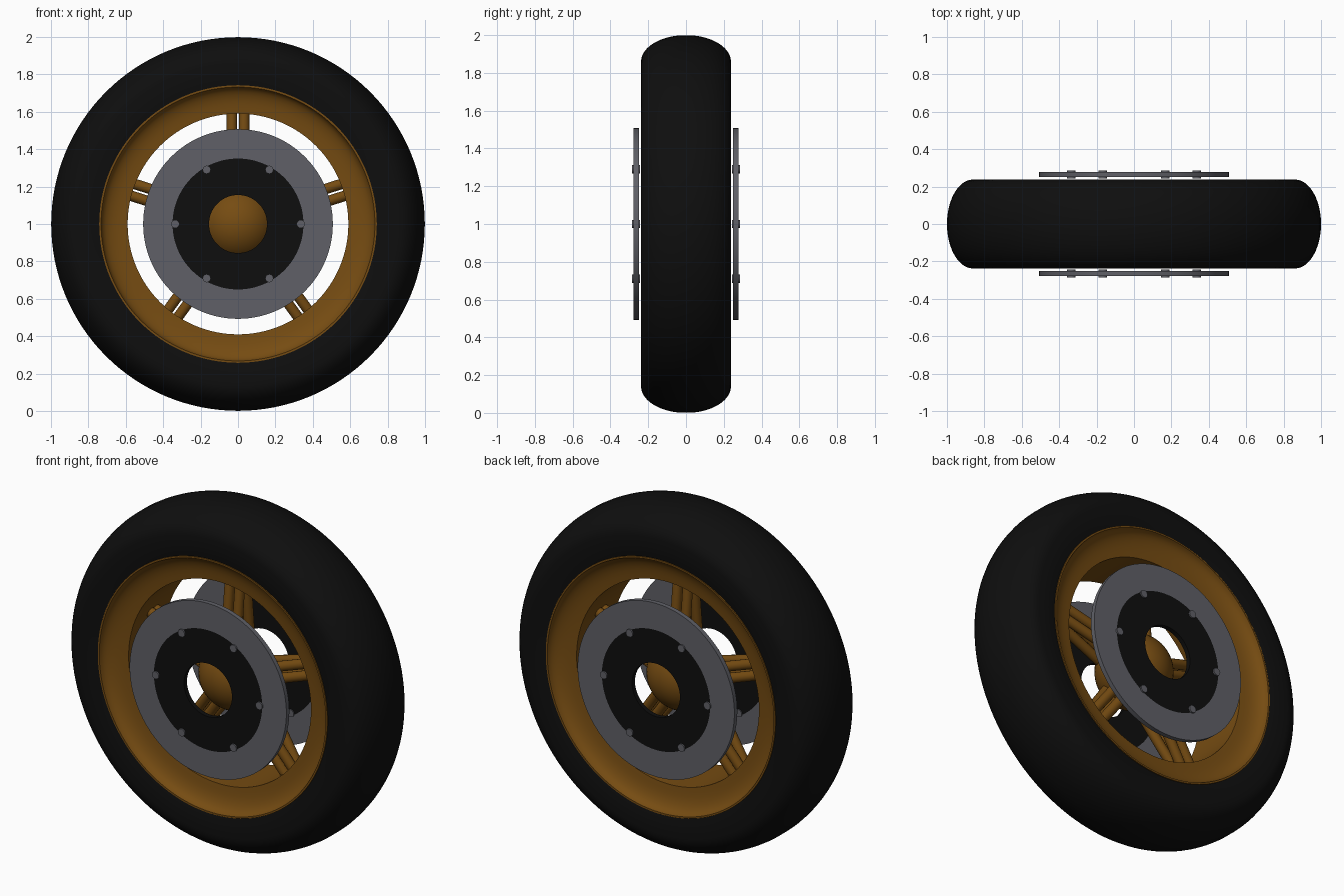
import bpy
import bmesh
import math
from mathutils import Vector, Matrix

old = bpy.data.objects.get("Cube")
if old:
    bpy.data.objects.remove(old, do_unlink=True)

AXLE = Vector((0, 0, 1))


def make_material(name, rgb):
    mat = bpy.data.materials.new(name)
    mat.use_nodes = True
    color = (*rgb, 1)
    mat.diffuse_color = color
    mat.node_tree.nodes["Principled BSDF"].inputs["Base Color"].default_value = color
    return mat


rubber = make_material("black_rubber", (0.0045, 0.0045, 0.0045))
gold = make_material("bronze_gold", (0.18, 0.072, 0.006))
steel = make_material("grey_steel", (0.115, 0.117, 0.135))


def finish(name, bm, mat, angle=35):
    bmesh.ops.recalc_face_normals(bm, faces=bm.faces)
    mesh = bpy.data.meshes.new(name)
    bm.to_mesh(mesh)
    bm.free()
    mesh.materials.append(mat)
    obj = bpy.data.objects.new(name, mesh)
    obj.location = AXLE
    bpy.context.collection.objects.link(obj)
    bpy.ops.object.select_all(action="DESELECT")
    obj.select_set(True)
    bpy.context.view_layer.objects.active = obj
    bpy.ops.object.shade_smooth_by_angle(angle=math.radians(angle))
    return obj


def lathe(name, profile, mat, steps=128, angle=35):
    """Spin a closed (radius, y) outline around the axle."""
    bm = bmesh.new()
    rings = []
    for i in range(steps):
        a = 2 * math.pi * i / steps
        rings.append([bm.verts.new((r * math.cos(a), y, r * math.sin(a))) for r, y in profile])
    n = len(profile)
    for i in range(steps):
        here, after = rings[i], rings[(i + 1) % steps]
        for j in range(n):
            k = (j + 1) % n
            bm.faces.new((here[j], here[k], after[k], after[j]))
    return finish(name, bm, mat, angle)


def mirrored(half):
    """Complete an outline by reflecting it across the wheel's mid plane."""
    return half + [(r, -y) for r, y in reversed(half)]


def add_rod(bm, start, end, radius, sides):
    axis = end - start
    turn = axis.to_track_quat("Z", "Y").to_matrix().to_4x4()
    bmesh.ops.create_cone(bm, cap_ends=True, segments=sides, radius1=radius, radius2=radius,
                          depth=axis.length,
                          matrix=Matrix.Translation((start + end) / 2) @ turn)


# Tyre: near-flat sidewalls and an elliptical tread
tread = [(0.86 + 0.14 * math.sin(t), 0.238 * math.cos(t))
         for t in (math.pi / 2 * i / 12 for i in range(12))]
half_tyre = [(0.68, 0.15), (0.735, 0.228), (0.77, 0.235), (0.81, 0.238)] + tread
lathe("tyre", mirrored(half_tyre) + [], rubber)

# Rim: thin lip, concave dish and a straight inner barrel
dish = [(0.59 + 0.14 * (1 - math.cos(t)) ** 0.001 * math.sin(t), 0.17 + 0.065 * (1 - math.cos(t)))
        for t in (math.pi / 2 * (i + 0.01) / 8 for i in range(9))]
half_rim = [(0.59, 0.168)] + dish[1:8] + [(0.732, 0.236), (0.742, 0.236), (0.742, 0.2)]
lathe("rim", mirrored(half_rim), gold)

# Hub ball
bm = bmesh.new()
bmesh.ops.create_uvsphere(bm, u_segments=48, v_segments=24, radius=0.21)
finish("hub", bm, gold)

# Spokes: five bundles of paired rods, spreading towards the hub
bm = bmesh.new()
for i in range(5):
    a = math.pi / 2 + i * 2 * math.pi / 5
    out = Vector((math.cos(a), 0, math.sin(a)))
    across = Vector((-math.sin(a), 0, math.cos(a)))
    for side in (-1, 1):
        for face in (-1, 1):
            offset = across * side * 0.033
            add_rod(bm, out * 0.12 + offset + Vector((0, face * 0.07, 0)),
                    out * 0.62 + offset + Vector((0, face * 0.02, 0)), 0.028, 16)
finish("spokes", bm, gold)

# Brake discs with their carriers and bolts, one set on each face
for label, face in (("front", -1), ("back", 1)):
    inner, outer = face * 0.25, face * 0.277
    lathe(label + "_brake_disc",
          [(0.35, inner), (0.507, inner), (0.507, outer), (0.35, outer)], steel)
    lathe(label + "_disc_carrier",
          [(0.155, inner), (0.35, inner), (0.35, outer), (0.155, outer)], rubber)
    bm = bmesh.new()
    for i in range(6):
        a = i * math.pi / 3
        spot = Vector((0.335 * math.cos(a), 0, 0.335 * math.sin(a)))
        add_rod(bm, spot + Vector((0, face * 0.243, 0)),
                spot + Vector((0, face * 0.286, 0)), 0.022, 16)
    finish(label + "_disc_bolts", bm, steel)
